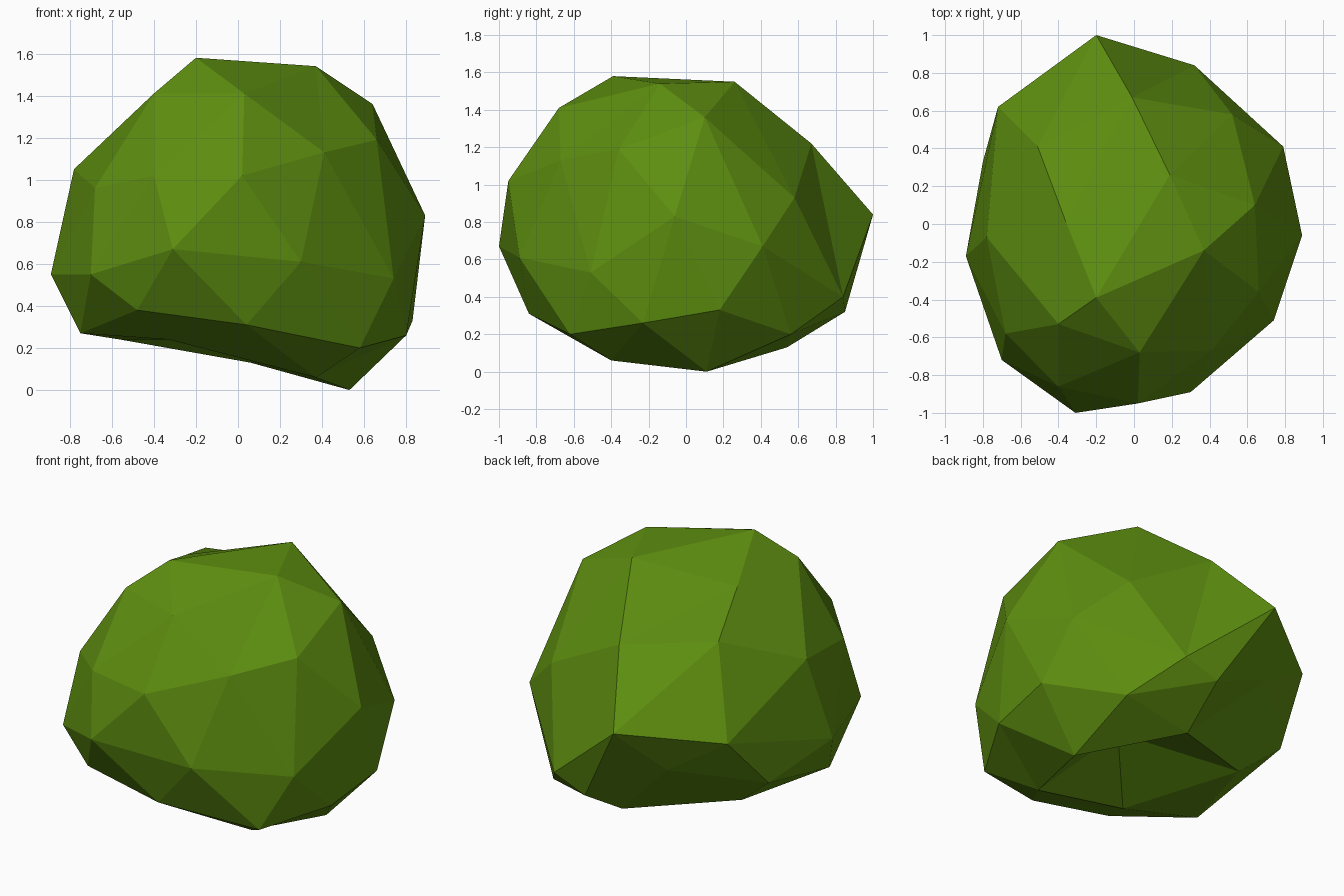
import bpy
import bmesh
from math import atan2, tau

default_cube = bpy.data.objects.get("Cube")
if default_cube:
    bpy.data.objects.remove(default_cube, do_unlink=True)


def make_material(name, colour):
    material = bpy.data.materials.new(name)
    material.use_nodes = True
    material.diffuse_color = colour
    shader = next(node for node in material.node_tree.nodes
                  if node.type == "BSDF_PRINCIPLED")
    shader.inputs["Base Color"].default_value = colour
    shader.inputs["Roughness"].default_value = 0.9
    return material


# Cross-sections of the lump from bottom to top, each running anticlockwise
underside_hollow = [(.06, -.07, .4)]
foot = [(.53, .11, 0), (.06, .54, .13), (-.56, .25, .24),
        (-.33, -.49, .24), (.37, -.4, .06)]
lower_edge = [(.8, -.23, .26), (.52, .56, .2), (-.38, .73, .56),
              (-.75, -.34, .27), (.04, -.84, .31)]
lower_corners = [(.83, .18, .33), (.1, .85, .32), (-.8, .33, .44),
                 (-.48, -.79, .38), (.58, -.62, .2)]
waist = [(.89, -.06, .83), (.79, .41, .67), (.32, .84, .4),
         (-.2, 1, .84), (-.72, .62, .77), (-.89, -.17, .55),
         (-.7, -.72, .55), (-.31, -1, .67), (.3, -.89, .61),
         (.74, -.51, .53)]
upper_corners = [(.66, -.36, 1.19), (.52, .58, .93), (-.51, .41, 1.27),
                 (-.68, -.58, .96), (.02, -.95, 1.02)]
shoulder = [(.64, .1, 1.36), (-.01, .67, 1.22), (-.78, -.07, 1.05),
            (-.4, -.86, 1.02), (.41, -.67, 1.13)]
crown = [(.37, -.14, 1.54), (.19, .26, 1.55), (-.36, .01, 1.42),
         (-.4, -.53, 1.41), (.03, -.68, 1.41)]
peak = [(-.2, -.39, 1.58)]
sections = (underside_hollow + foot + lower_edge + lower_corners + waist
            + upper_corners + shoulder + crown + peak)


def ring_order(vertex):
    """Sort by level first, then by the angle around the vertical axis."""
    x, y, z = vertex.co
    return round(z, 1), (atan2(y, x) + 0.1) % tau


# Irregular faceted lump: an icosphere pulled onto the cross-sections
mesh = bpy.data.meshes.new("leafy_lump")
shape = bmesh.new()
bmesh.ops.create_icosphere(shape, subdivisions=2, radius=1)
for vertex, position in zip(sorted(shape.verts, key=ring_order), sections):
    vertex.co = position
bmesh.ops.recalc_face_normals(shape, faces=shape.faces[:])
for face in shape.faces:
    face.smooth = False
shape.to_mesh(mesh)
shape.free()

leafy_lump = bpy.data.objects.new("leafy_lump", mesh)
bpy.context.collection.objects.link(leafy_lump)
mesh.materials.append(make_material("leaf green", (.11, .27, .005, 1)))
